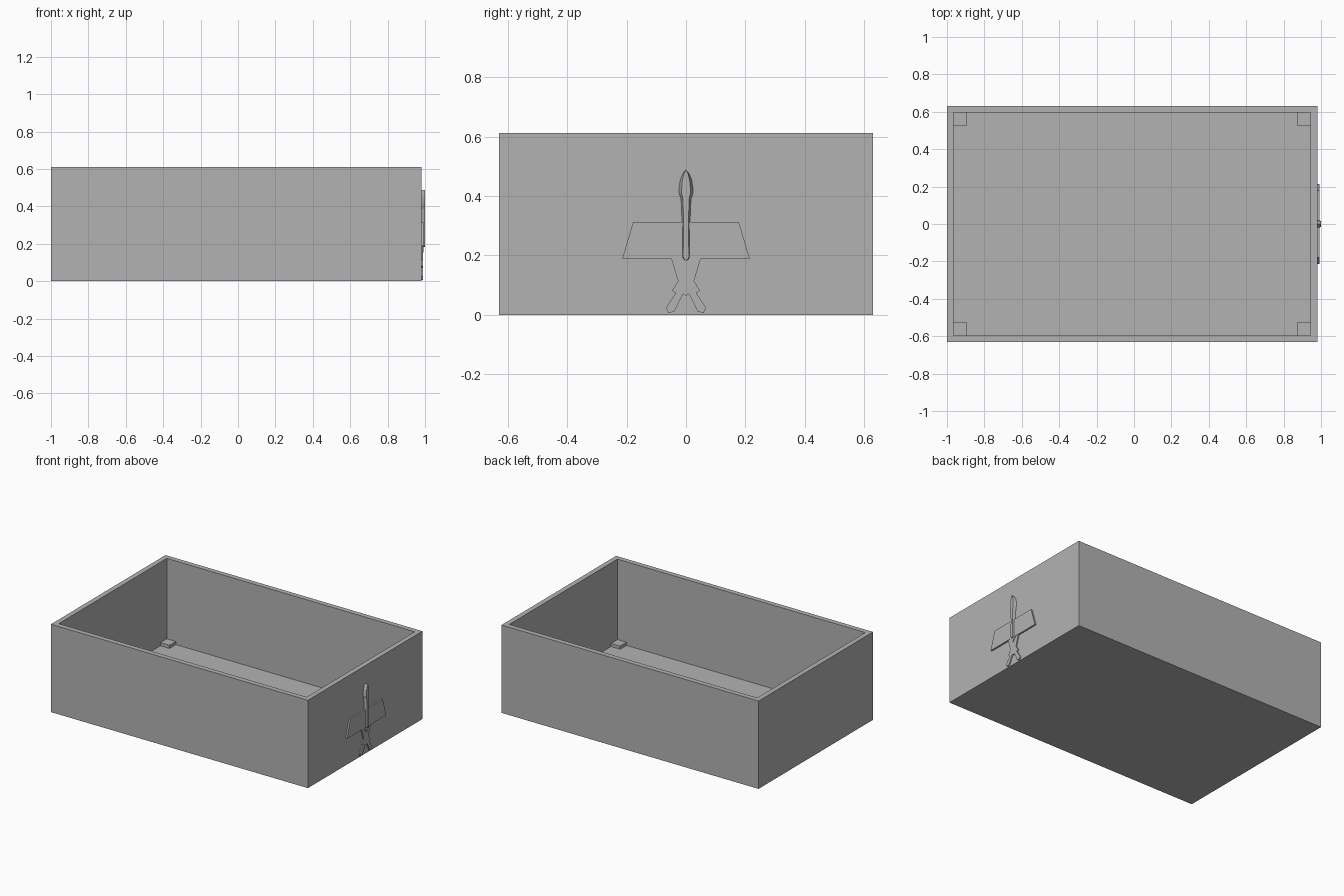
import bpy, bmesh
from mathutils import Vector

cube = bpy.data.objects.get("Cube")
if cube:
    bpy.data.objects.remove(cube)

grey = bpy.data.materials.new("plain_grey")
grey.use_nodes = True
colour = (0.45, 0.45, 0.45, 1)
grey.diffuse_color = colour
grey.node_tree.nodes["Principled BSDF"].inputs["Base Color"].default_value = colour

X0, X1, Y, H = -1.0, 0.98, 0.63, 0.612
WALL, FLOOR = 0.035, 0.03


def finish(name, bm):
    bmesh.ops.recalc_face_normals(bm, faces=bm.faces)
    mesh = bpy.data.meshes.new(name)
    bm.to_mesh(mesh)
    bm.free()
    mesh.materials.append(grey)
    obj = bpy.data.objects.new(name, mesh)
    bpy.context.collection.objects.link(obj)
    return obj


def box(bm, lo, hi):
    lo, hi = Vector(lo), Vector(hi)
    verts = bmesh.ops.create_cube(bm, size=1)["verts"]
    for v in verts:
        v.co = (lo + hi) / 2 + v.co * (hi - lo)


def plate(name, half, x, taper=1.0):
    """Mirror a half outline (y, z) and extrude it outward from the end wall."""
    outline = half + [(-y, z) for y, z in reversed(half) if y > 0]
    bm = bmesh.new()
    face = bm.faces.new([bm.verts.new((X1 - 0.002, y, z)) for y, z in outline])
    new = bmesh.ops.extrude_face_region(bm, geom=[face], use_keep_orig=True)["geom"]
    for v in new:
        if isinstance(v, bmesh.types.BMVert):
            v.co.x = x
            v.co.y *= taper
    return finish(name, bm)


# Open tray: inset the top face and push it down to the floor
bm = bmesh.new()
box(bm, (X0, -Y, 0), (X1, Y, H))
bm.normal_update()
top = max(bm.faces, key=lambda f: f.calc_center_median().z)
bmesh.ops.inset_region(bm, faces=[top], thickness=WALL, use_even_offset=True)
new = bmesh.ops.extrude_face_region(bm, geom=[top])["geom"]
for v in new:
    if isinstance(v, bmesh.types.BMVert):
        v.co.z = FLOOR
if top.is_valid:
    bmesh.ops.delete(bm, geom=[top], context="FACES_ONLY")
finish("tray", bm)

# Low blocks in the four inside corners
for xn, cx, sx in (("right", X0 + WALL, 1), ("left", X1 - WALL, -1)):
    for yn, sy in (("front", -1), ("back", 1)):
        cy = sy * (Y - WALL)
        xs = sorted((cx, cx + sx * 0.07))
        ys = sorted((cy, cy - sy * 0.07))
        bm = bmesh.new()
        box(bm, (xs[0], ys[0], FLOOR - 0.005), (xs[1], ys[1], 0.052))
        finish(f"corner_block_{yn}_{xn}", bm)

# Raised winged emblem on the end wall
plate("emblem_wings", [(0.178, 0.313), (0.215, 0.188)], 0.991)
plate("emblem_body", [(0, 0.488), (0.01, 0.478), (0.02, 0.455), (0.024, 0.43),
                      (0.024, 0.41), (0.017, 0.387), (0.014, 0.313),
                      (0.016, 0.195), (0.008, 0.185), (0, 0.183)], 1.0, 0.6)
plate("emblem_legs", [(0.05, 0.19), (0.027, 0.114), (0.047, 0.081), (0.034, 0.074),
                      (0.067, 0.024), (0.06, 0.007), (0.04, 0.01), (0.01, 0.071),
                      (0, 0.064)], 0.988)
plate("emblem_buckle", [(0.028, 0.189), (0, 0.154)], 0.993)
